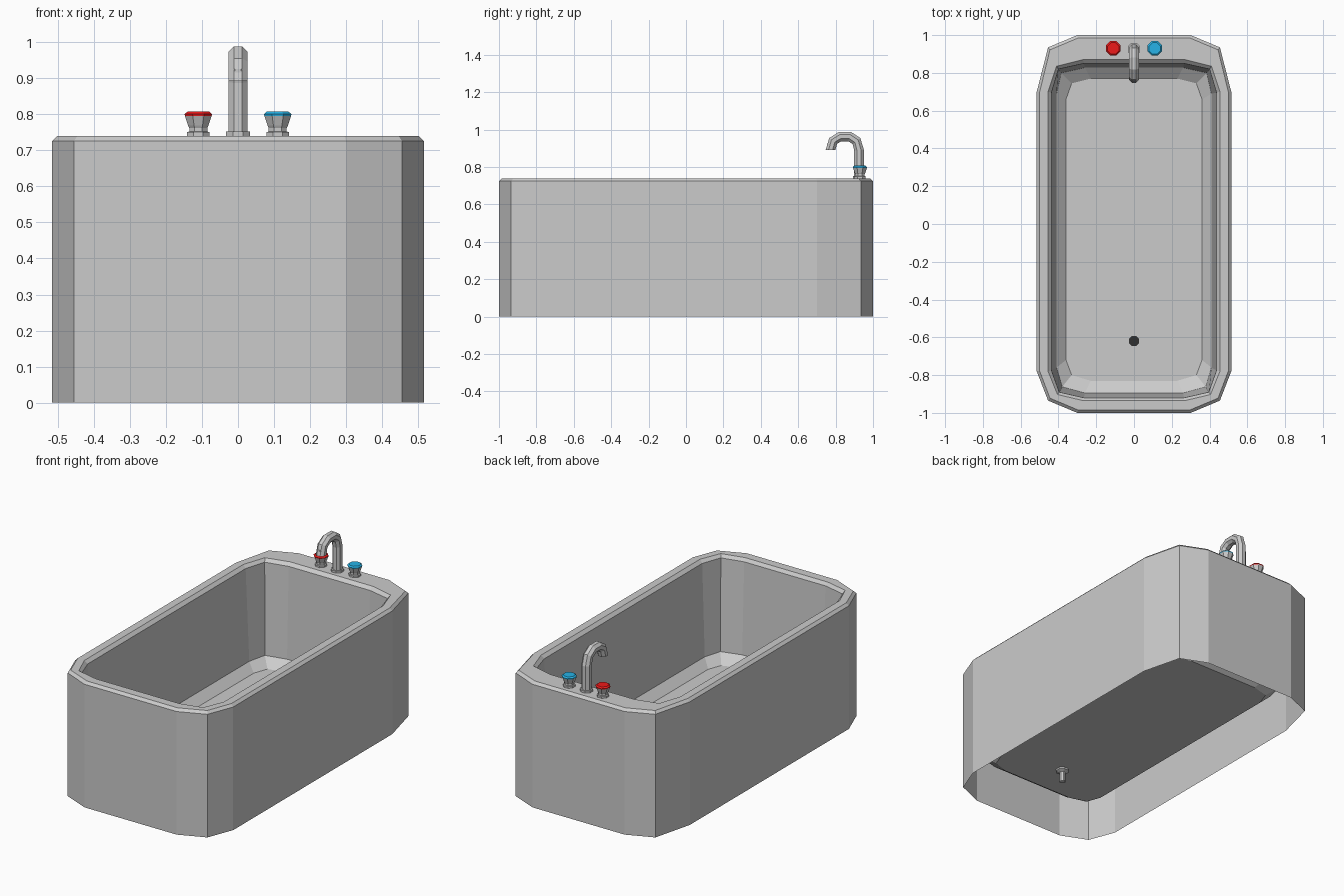
import bpy, bmesh, math
from mathutils import Vector

if "Cube" in bpy.data.objects:
    bpy.data.objects.remove(bpy.data.objects["Cube"])


def make_object(name, rings, cap_start=False, cap_end=False, color=None):
    """Skin a list of equal-length closed loops into one flat-shaded object."""
    bm = bmesh.new()
    loops = [[bm.verts.new(p) for p in ring] for ring in rings]
    n = len(loops[0])
    for a, b in zip(loops, loops[1:]):
        for i in range(n):
            j = (i + 1) % n
            bm.faces.new((a[i], a[j], b[j], b[i]))
    if cap_start:
        bm.faces.new(loops[0][::-1])
    if cap_end:
        bm.faces.new(loops[-1])
    bmesh.ops.recalc_face_normals(bm, faces=bm.faces)
    mesh = bpy.data.meshes.new(name)
    bm.to_mesh(mesh)
    bm.free()
    obj = bpy.data.objects.new(name, mesh)
    bpy.context.collection.objects.link(obj)
    if color:
        mat = bpy.data.materials.new(name + "_color")
        mat.diffuse_color = color
        mat.use_nodes = True
        mat.node_tree.nodes["Principled BSDF"].inputs["Base Color"].default_value = mat.diffuse_color
        mesh.materials.append(mat)
    return obj


def tub_ring(z, half):
    """Mirror six right-hand outline points (front to back) into a closed loop."""
    return [(x, y, z) for x, y in half] + [(-x, y, z) for x, y in reversed(half)]


def octagon(r):
    """Octagon with flats facing the axes; r is the distance to a flat."""
    v = r / math.cos(math.pi / 8)
    return [(v * math.cos(math.pi / 8 + i * math.pi / 4),
             v * math.sin(math.pi / 8 + i * math.pi / 4)) for i in range(8)]


def lathe(name, x, y, profile, color=None, caps=(True, True)):
    rings = [[(x + u, y + v, z) for u, v in octagon(r)] for r, z in profile]
    return make_object(name, rings, *caps, color)


# Tub: outer shell open below, chamfered rim, inner lip, walls, sloped floor edge
outer = [(.30, -1), (.455, -.935), (.515, -.78), (.515, .70), (.455, .935), (.30, 1)]
rim_out = [(.295, -.985), (.445, -.922), (.50, -.777), (.50, .697), (.445, .922), (.295, .985)]
rim_in = [(.27, -.935), (.405, -.903), (.455, -.78), (.455, .70), (.41, .835), (.27, .87)]
lip = [(.265, -.92), (.396, -.89), (.437, -.775), (.437, .695), (.40, .82), (.265, .85)]
wall_foot = [(.26, -.895), (.38, -.862), (.41, -.76), (.41, .69), (.385, .80), (.26, .828)]
floor = [(.23, -.83), (.33, -.80), (.36, -.72), (.36, .66), (.33, .745), (.23, .77)]
make_object("tub", [
    tub_ring(0, outer), tub_ring(.725, outer), tub_ring(.74, rim_out),
    tub_ring(.74, rim_in), tub_ring(.722, lip), tub_ring(.185, wall_foot),
    tub_ring(.14, floor)], cap_end=True)

# Spout: octagonal tube swept along a hooked path (y, z, heading, radius)
path = [(.925, .74, 90, .033), (.925, .752, 90, .033), (.925, .752, 90, .026),
        (.925, .89, 98, .026), (.912, .938, 130, .026), (.875, .963, 165, .026),
        (.825, .963, 195, .026), (.787, .94, 235, .026), (.773, .892, 270, .026),
        (.773, .892, 270, .019), (.773, .925, 270, .019)]
rings = []
for y, z, deg, r in path:
    a = math.radians(deg)
    side = Vector((0, math.sin(a), -math.cos(a)))
    rings.append([Vector((0, y, z)) + Vector((u, 0, 0)) + side * v for u, v in octagon(r)])
make_object("spout", rings, True, True)

# Hot and cold taps with coloured caps
for label, x, color in (("hot", -.11, (.85, .01, .01, 1)), ("cold", .11, (.02, .45, .8, 1))):
    lathe(label + "_tap", x, .93, [(.031, .74), (.031, .75), (.025, .752),
                                   (.025, .762), (.028, .768), (.037, .795)])
    lathe(label + "_cap", x, .93, [(.037, .795), (.038, .80), (.030, .807)], color)

# Drain: flange through the floor, waste pipe below, dark opening
lathe("drain", 0, -.62, [(.016, .065), (.016, .122), (.034, .13), (.034, .147),
                         (.027, .147), (.027, .142)], caps=(True, False))
lathe("drain_opening", 0, -.62, [(.027, .142), (.024, .143)], (.03, .03, .03, 1))
